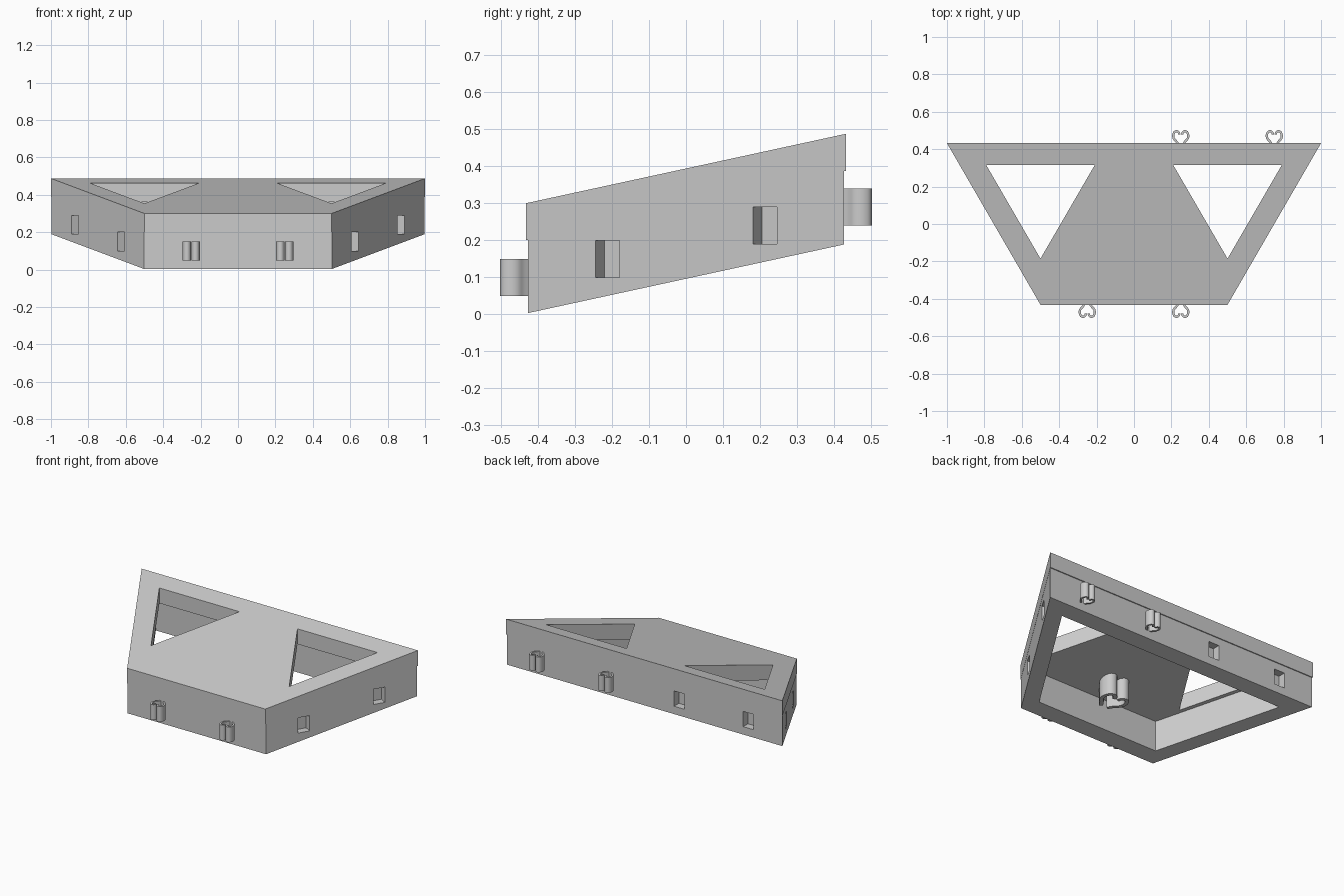
import bpy
import bmesh
import math
from mathutils import Matrix, Vector

cube = bpy.data.objects.get("Cube")
if cube:
    bpy.data.objects.remove(cube, do_unlink=True)

SLOPE = 0.217
FRONT, BACK = -0.432, 0.432
CLIP_HEIGHT = 0.1

grey = bpy.data.materials.new("plain grey")
grey.use_nodes = True
grey.diffuse_color = (0.6, 0.6, 0.6, 1)
grey.node_tree.nodes["Principled BSDF"].inputs["Base Color"].default_value = (0.6, 0.6, 0.6, 1)


def prism(name, outline, low, high, slope=0.0):
    """Vertical prism whose ends rise toward the back by the slope."""
    bm = bmesh.new()
    ends = [[bm.verts.new((x, y, z + slope * y)) for x, y in outline] for z in (low, high)]
    bm.faces.new(ends[0])
    bm.faces.new(ends[1])
    n = len(outline)
    for i in range(n):
        j = (i + 1) % n
        bm.faces.new((ends[0][i], ends[0][j], ends[1][j], ends[1][i]))
    bmesh.ops.recalc_face_normals(bm, faces=bm.faces)
    mesh = bpy.data.meshes.new(name)
    bm.to_mesh(mesh)
    bm.free()
    obj = bpy.data.objects.new(name, mesh)
    bpy.context.collection.objects.link(obj)
    mesh.materials.append(grey)
    return obj


def cut(target, cutter):
    cutter.hide_render = True
    mod = target.modifiers.new("cut", 'BOOLEAN')
    mod.operation = 'DIFFERENCE'
    mod.solver = 'EXACT'
    mod.object = cutter
    bpy.context.view_layer.objects.active = target
    bpy.ops.object.modifier_apply(modifier=mod.name)
    bpy.data.objects.remove(cutter, do_unlink=True)


def edge_x(y):
    """Half width of the trapezoid at a given depth."""
    return 0.5 + 0.5 * (y - FRONT) / (BACK - FRONT)


def trapezoid(front, back, trim=0.0):
    a, b = edge_x(front) - trim, edge_x(back) - trim
    return [(-a, front), (a, front), (b, back), (-b, back)]


# Sloping top plate with two triangular windows
plate = prism("top_plate", trapezoid(FRONT, BACK), 0.294, 0.394, SLOPE)
for side in (-1, 1):
    triangle = [(side * 0.21, 0.315), (side * 0.79, 0.315), (side * 0.5, -0.185)]
    cut(plate, prism("window_cutter", triangle, -0.2, 1))

# Open-bottomed wall frame
walls = prism("wall_frame", trapezoid(FRONT + 0.005, BACK - 0.005, 0.001), 0.096, 0.294, SLOPE)
cut(walls, prism("hollow_cutter", trapezoid(-0.332, 0.332, 0.115), -0.5, 1, SLOPE))


def pocket(x, y, angle, z):
    """Shallow socket cut square to the wall."""
    rotation = Matrix.Rotation(angle, 2)
    corners = [(-0.0375, -0.05), (0.0375, -0.05), (0.0375, 0.05), (-0.0375, 0.05)]
    outline = [tuple(rotation @ Vector(c) + Vector((x, y))) for c in corners]
    cut(walls, prism("pocket_cutter", outline, z, z + CLIP_HEIGHT))


# Sockets in both slanted sides and in the back
for side in (-1, 1):
    for y, z in ((-0.213, 0.1), (0.213, 0.19)):
        pocket(side * edge_x(y), y, side * math.radians(60), z)
for x in (-0.75, -0.25):
    pocket(x, BACK - 0.005, 0, 0.24)

# Centre line of one curled arm of a snap clip
ARM = [(0.012, -0.006), (0.024, 0.012), (0.037, 0.027), (0.04, 0.045),
       (0.033, 0.062), (0.02, 0.066), (0.01, 0.058), (0.008, 0.048)]


def smooth_path(points, steps=4):
    """Rounded path through the points."""
    pts = [Vector(p) for p in points]
    pts = [2 * pts[0] - pts[1]] + pts + [2 * pts[-1] - pts[-2]]
    path = []
    for a, b, c, d in zip(pts, pts[1:], pts[2:], pts[3:]):
        for s in range(steps):
            t = s / steps
            path.append(b + (c - a) * t / 2 + (2 * a - 5 * b + 4 * c - d) * t * t / 2
                        + (3 * b - a - 3 * c + d) * t ** 3 / 2)
    return path + [pts[-2]]


def clip(name, x, y, z, facing, scale=1.0):
    path = smooth_path(ARM)
    left, right = [], []
    for i, p in enumerate(path):
        along = (path[min(i + 1, len(path) - 1)] - path[max(i - 1, 0)]).normalized()
        offset = Vector((-along.y, along.x)) * 0.006
        left.append(p + offset)
        right.append(p - offset)
    strip = left + right[::-1]
    for side, label in ((-1, "right"), (1, "left")):
        outline = [(x + side * p.x * scale, y + facing * p.y * scale) for p in strip]
        arm = prism(f"{name}_{label}_arm", outline, z, z + CLIP_HEIGHT * scale)
        bpy.ops.object.select_all(action='DESELECT')
        arm.select_set(True)
        bpy.context.view_layer.objects.active = arm
        bpy.ops.object.shade_smooth_by_angle(angle=math.radians(35))


# Snap clips on the front and back, and a larger one under the plate
for i, x in enumerate((-0.25, 0.25)):
    clip(f"front_clip_{i + 1}", x, FRONT + 0.002, 0.05, -1)
for i, x in enumerate((0.25, 0.75)):
    clip(f"back_clip_{i + 1}", x, BACK - 0.002, 0.24, 1)
clip("under_clip", 0, -0.26, 0.13, 1, 1.95)
